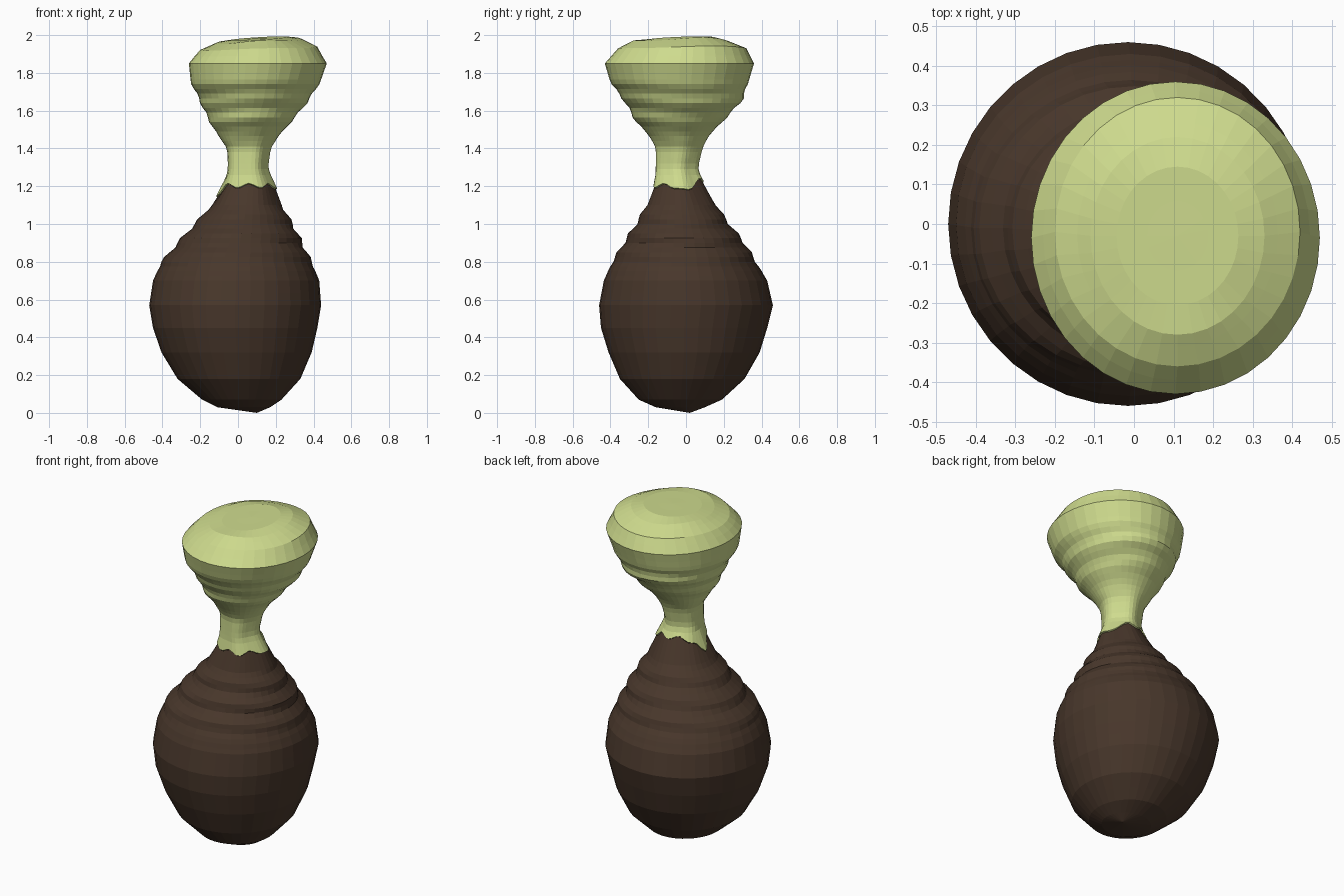
import bpy, math

if "Cube" in bpy.data.objects:
    bpy.data.objects.remove(bpy.data.objects["Cube"])

SEG = 36

# Silhouette: z, x min, x max, y min, y max
PROFILE = [
    (0.03, -0.11, 0.17, -0.16, 0.10), (0.07, -0.19, 0.23, -0.25, 0.19),
    (0.18, -0.32, 0.33, -0.35, 0.31), (0.32, -0.405, 0.39, -0.41, 0.39),
    (0.45, -0.45, 0.42, -0.45, 0.43), (0.57, -0.47, 0.44, -0.46, 0.46),
    (0.70, -0.45, 0.43, -0.435, 0.43), (0.80, -0.405, 0.39, -0.39, 0.37),
    (0.90, -0.32, 0.34, -0.33, 0.31), (1.00, -0.23, 0.29, -0.265, 0.23),
    (1.10, -0.14, 0.23, -0.21, 0.16), (1.20, -0.075, 0.19, -0.165, 0.09),
    (1.30, -0.055, 0.155, -0.16, 0.06), (1.40, -0.06, 0.17, -0.16, 0.085),
    (1.46, -0.10, 0.21, -0.19, 0.115), (1.55, -0.155, 0.29, -0.27, 0.20),
    (1.65, -0.20, 0.37, -0.325, 0.295), (1.75, -0.25, 0.435, -0.40, 0.33),
    (1.85, -0.26, 0.47, -0.43, 0.36), (1.93, -0.20, 0.42, -0.36, 0.32),
    (1.97, -0.11, 0.33, -0.28, 0.22),
]


def section(z):
    """Smoothly interpolated extents at a height."""
    z = min(max(z, PROFILE[0][0]), PROFILE[-1][0])
    i = next(k for k in range(len(PROFILE) - 1) if z <= PROFILE[k + 1][0])
    p, q = PROFILE[i], PROFILE[i + 1]
    t = (z - p[0]) / (q[0] - p[0])
    return [p[k] + (q[k] - p[k]) * t for k in range(1, 5)]


def bump(z, a):
    """Relative radius ripple: wavy ridges on the two shoulders, flutes on the stalk."""
    w = 0.0
    for mid, half, amp in ((0.98, 0.24, 0.035), (1.6, 0.17, 0.025)):
        fade = max(0.0, 1 - ((z - mid) / half) ** 2)
        w += amp * fade * math.sin(z * 62 + 0.9 * math.sin(2 * a + 1))
    flute = max(0.0, 1 - ((z - 1.27) / 0.2) ** 2)
    return 1 + w + 0.05 * flute * math.sin(5 * a + 1.0)


def seam(a):
    """Ragged height where soil-brown meets green, with two drips."""
    z = 1.20 + 0.03 * max(0, math.sin(a)) + 0.012 * math.sin(7 * a)
    for mid, depth in ((math.pi * 0.98, 0.06), (0.3, 0.04)):
        d = math.atan2(math.sin(a - mid), math.cos(a - mid))
        z -= depth * math.exp(-(d / 0.3) ** 2)
    return z


def point(z, a, grow=1.0):
    x0, x1, y0, y1 = section(z)
    k = bump(z, a) * grow
    dx = (x1 - x0) / 2 * math.cos(a) * k
    dy = (y1 - y0) / 2 * math.sin(a) * k
    # uneven, tilted top
    lift = max(0, z - 1.88) / 0.09
    dz = lift * (0.05 * dx + 0.02 * dy + 0.006 * math.sin(3 * a))
    return ((x0 + x1) / 2 + dx, (y0 + y1) / 2 + dy, min(2.0, z + dz))


def loft(name, rows, material, pole, pole_first):
    """Skin rings of points and close one end at a pole."""
    verts = [p for r in rows for p in r] + [pole]
    faces = []
    for r in range(len(rows) - 1):
        for s in range(SEG):
            t = (s + 1) % SEG
            faces.append((r * SEG + s, r * SEG + t, (r + 1) * SEG + t, (r + 1) * SEG + s))
    n = len(verts) - 1
    e = 0 if pole_first else (len(rows) - 1) * SEG
    for s in range(SEG):
        a, b = e + s, e + (s + 1) % SEG
        faces.append((b, a, n) if pole_first else (a, b, n))
    me = bpy.data.meshes.new(name)
    me.from_pydata(verts, [], faces)
    me.materials.append(material)
    ob = bpy.data.objects.new(name, me)
    bpy.context.collection.objects.link(ob)
    return ob


def paint(name, rgb):
    m = bpy.data.materials.new(name)
    m.diffuse_color = (*rgb, 1)
    m.use_nodes = True
    m.node_tree.nodes["Principled BSDF"].inputs["Base Color"].default_value = m.diffuse_color
    return m


brown = paint("dark_brown", (0.065, 0.038, 0.024))
green = paint("pale_green", (0.62, 0.71, 0.27))
angles = [2 * math.pi * s / SEG for s in range(SEG)]

# Brown bulb: coarse rings below, fine rings on the ridged shoulder
heights = [0.03, 0.07, 0.12, 0.18, 0.25, 0.32, 0.385, 0.45, 0.51, 0.57, 0.635, 0.70]
heights += [0.725 + 0.025 * i for i in range(16)]
rows = [[point(z, a) for a in angles] for z in heights]
rows.append([point(seam(a), a) for a in angles])
loft("bulb", rows, brown, (0.10, 0.02, 0.0), True)

# Green stalk and flared crown, its ragged foot slightly proud of the bulb
rows = [[point(seam(a), a, 0.97) for a in angles],
        [point(seam(a) + 0.004, a, 1.06) for a in angles]]
heights = [1.26 + 0.03 * i for i in range(7)] + [1.465 + 0.025 * i for i in range(13)]
heights += [1.80, 1.85, 1.89, 1.93, 1.955, 1.97]
rows += [[point(z, a) for a in angles] for z in heights]
# gently uneven top surface
cx, cy = 0.11, -0.03
for k in (0.7, 0.35):
    ring = []
    for a in angles:
        x, y, z = point(1.97, a)
        x, y = cx + (x - cx) * k, cy + (y - cy) * k
        ring.append((x, y, min(2.0, 1.982 + 0.06 * (x - cx) + 0.04 * (y - cy))))
    rows.append(ring)
loft("crown", rows, green, (cx, cy, 1.983), False)
